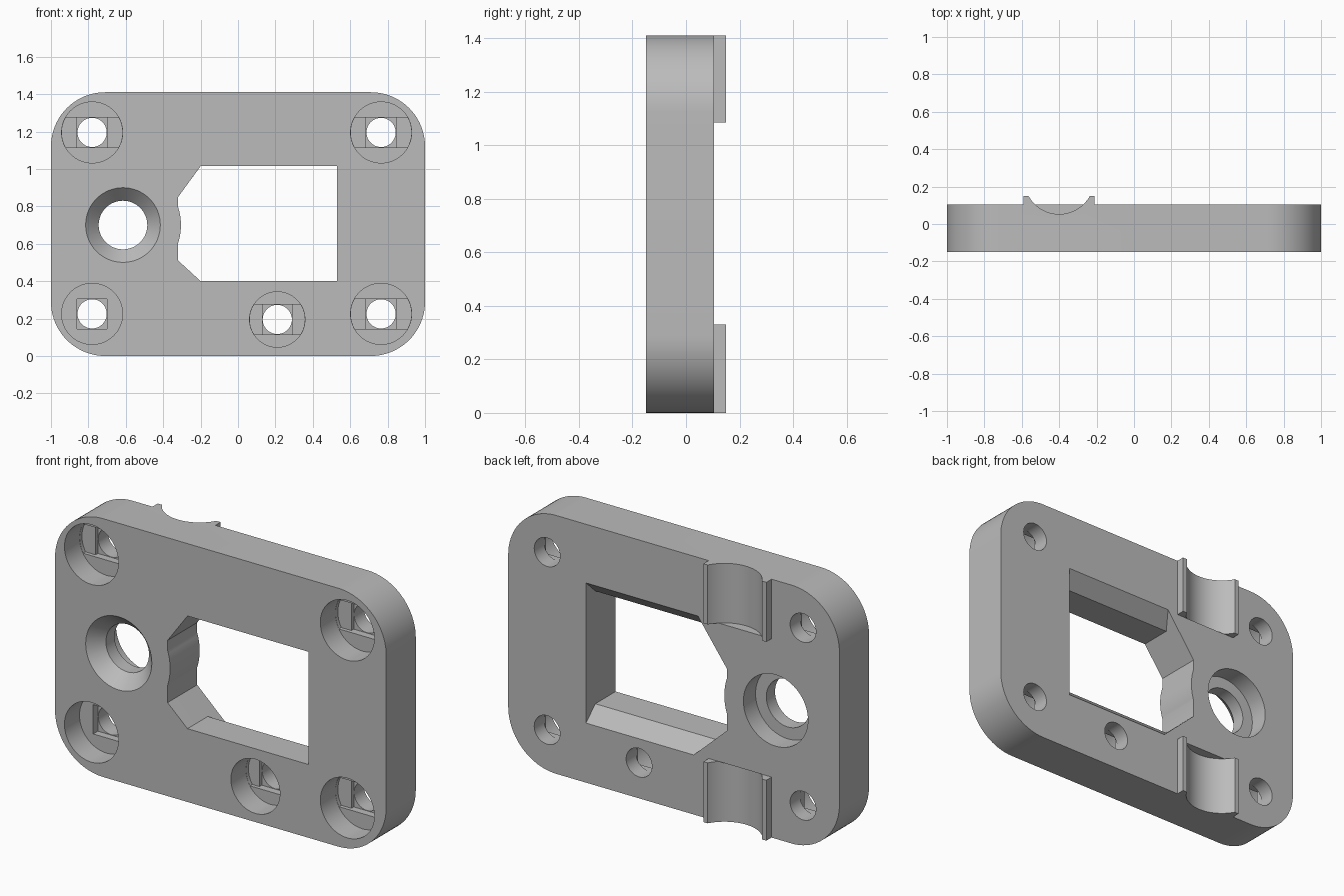
import bpy, bmesh, math
from math import sin, cos, pi

FRONT, BACK, RAIL_Y, TOP = -0.15, 0.105, 0.15, 1.41
EPS = 0.05

if "Cube" in bpy.data.objects:
    bpy.data.objects.remove(bpy.data.objects["Cube"], do_unlink=True)

gray = bpy.data.materials.new("plain gray")
gray.use_nodes = True
gray.diffuse_color = (0.5, 0.5, 0.5, 1)
gray.node_tree.nodes["Principled BSDF"].inputs["Base Color"].default_value = gray.diffuse_color


def loft(name, *sections):
    """Solid through (y, outline) sections, each outline a list of (x, z)."""
    bm = bmesh.new()
    rings = [[bm.verts.new((x, y, z)) for x, z in pts] for y, pts in sections]
    n = len(rings[0])
    for a, b in zip(rings, rings[1:]):
        for i in range(n):
            j = (i + 1) % n
            bm.faces.new((a[i], a[j], b[j], b[i]))
    bm.faces.new(rings[0])
    bm.faces.new(rings[-1])
    bmesh.ops.recalc_face_normals(bm, faces=bm.faces)
    mesh = bpy.data.meshes.new(name)
    bm.to_mesh(mesh)
    bm.free()
    mesh.materials.append(gray)
    obj = bpy.data.objects.new(name, mesh)
    bpy.context.collection.objects.link(obj)
    return obj


def arc(x, z, r, start, end, steps):
    return [(x + r * cos(start + (end - start) * i / steps),
             z + r * sin(start + (end - start) * i / steps)) for i in range(steps + 1)]


def circle(x, z, r, steps=64):
    return arc(x, z, r, 0, 2 * pi, steps)[:-1]


def rect(x0, x1, z0, z1):
    return [(x0, z0), (x1, z0), (x1, z1), (x0, z1)]


def combine(tool, operation="DIFFERENCE"):
    """Apply a boolean to the plate and discard the tool."""
    mod = plate.modifiers.new("shape", "BOOLEAN")
    mod.object, mod.operation, mod.solver = tool, operation, "EXACT"
    bpy.context.view_layer.objects.active = plate
    bpy.ops.object.modifier_apply(modifier=mod.name)
    bpy.data.objects.remove(tool, do_unlink=True)


# Rounded plate
R = 0.29
outline = []
for k, (cx, cz) in enumerate([(1 - R, TOP - R), (R - 1, TOP - R), (R - 1, R), (1 - R, R)]):
    outline += arc(cx, cz, R, k * pi / 2, (k + 1) * pi / 2, 20)
plate = loft("mounting_plate", (FRONT, outline), (BACK, outline))

# Raised rod cradles on the back, with a cylindrical groove
for z0, z1, g0, g1 in [(0, 0.33, -EPS, 0.33), (1.085, TOP, 1.085, TOP + EPS)]:
    pad = rect(-0.59, -0.21, z0, z1)
    combine(loft("cradle", (BACK - 0.03, pad), (RAIL_Y, pad)), "UNION")
    groove = loft("groove", (g0, circle(-0.4, 0.24, 0.187, 96)), (g1, circle(-0.4, 0.24, 0.187, 96)))
    for v in groove.data.vertices:
        v.co = (v.co.x, v.co.z, v.co.y)
    groove.data.flip_normals()
    combine(groove)

# Window, with its top and bottom flared toward the back
BX, BZ = -0.615, 0.70
side = [(-0.32, 0.85)] + arc(BX, BZ, 0.31, 0.312, -0.312, 12) + [(-0.32, 0.51)]
narrow = [(0.53, 0.40), (0.53, 1.015), (-0.2, 1.015)] + side + [(-0.2, 0.40)]
wide = [(0.53, 0.325), (0.53, 1.09), (-0.145, 1.09)] + side + [(-0.12, 0.325)]
combine(loft("window", (FRONT - EPS, narrow), (0.025, narrow), (BACK, wide), (BACK + EPS, wide)))

# Large hole: conical mouth, thin collar, round pocket behind
combine(loft("cone", (FRONT - 0.01, circle(BX, BZ, 0.209)), (FRONT + 0.075, circle(BX, BZ, 0.13)),
             (BACK + EPS, circle(BX, BZ, 0.13))))
combine(loft("pocket", (0.0, circle(BX, BZ, 0.195)), (BACK + EPS, circle(BX, BZ, 0.195))))

# Screw holes: counterbore, bridging slot, square step, through hole
H = 0.08
for x, z, r, slotted in [(-0.78, 1.195, 0.163, True), (0.765, 1.195, 0.163, True),
                         (-0.78, 0.225, 0.163, False), (0.765, 0.225, 0.163, True),
                         (0.21, 0.195, 0.148, True)]:
    floor = FRONT + 0.13
    combine(loft("bore", (FRONT - EPS, circle(x, z, r)), (floor, circle(x, z, r))))
    if slotted:
        s = r * 0.995
        a = math.asin(H / s)
        slot = arc(x, z, s, -a, a, 8) + arc(x, z, s, pi - a, pi + a, 8)
        combine(loft("slot", (floor - 0.02, slot), (floor + 0.02, slot)))
    square = rect(x - H, x + H, z - H, z + H)
    combine(loft("square", (floor - 0.03, square), (floor + 0.04, square)))
    combine(loft("hole", (floor, circle(x, z, 0.078, 48)), (BACK + EPS, circle(x, z, 0.078, 48))))

# Smooth round walls, sharp edges
bpy.ops.object.select_all(action="DESELECT")
plate.select_set(True)
bpy.context.view_layer.objects.active = plate
bpy.ops.object.shade_smooth_by_angle(angle=math.radians(25))
